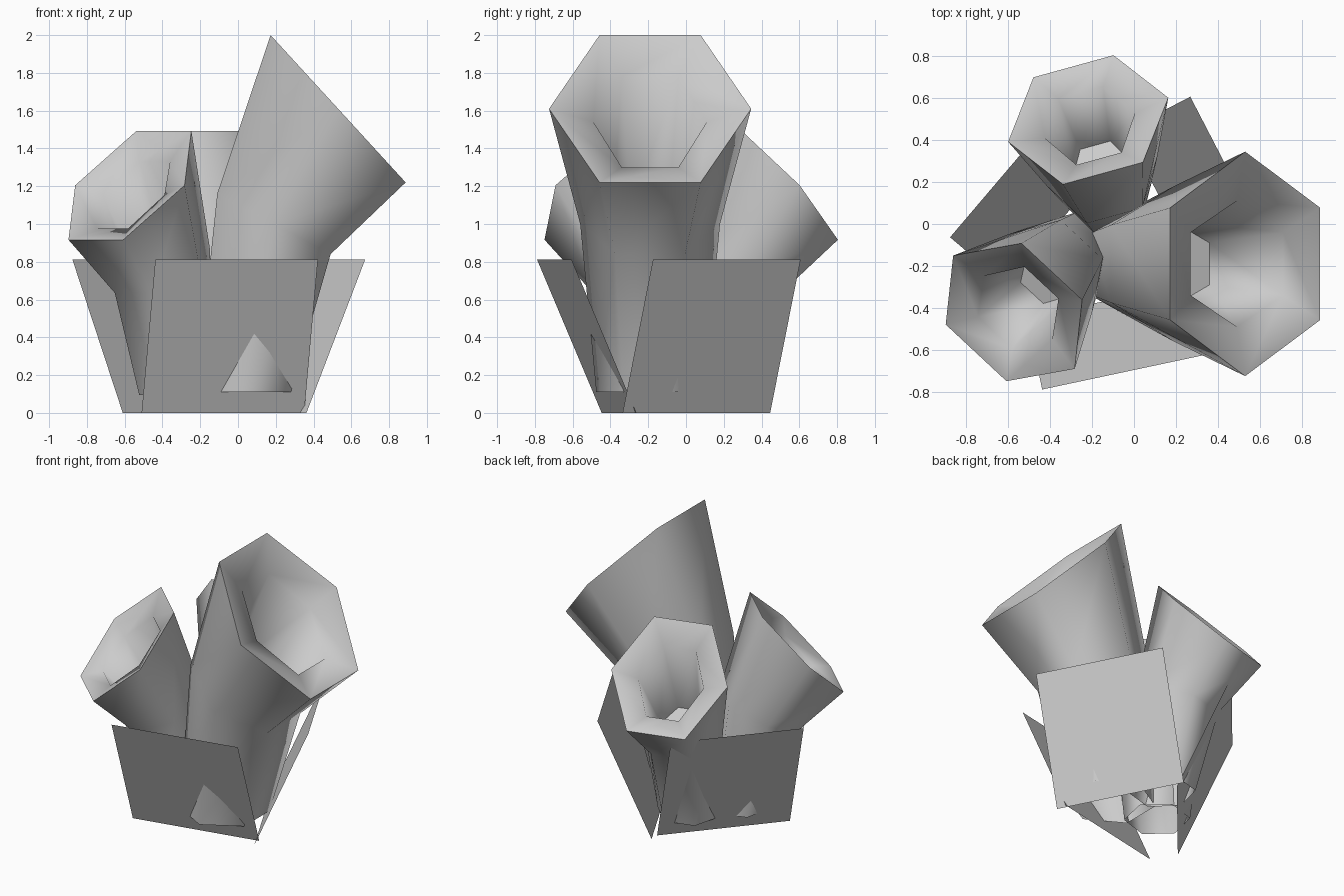
import bpy, bmesh
from math import radians, sin, cos, pi
from mathutils import Matrix, Vector

if "Cube" in bpy.data.objects:
    bpy.data.objects.remove(bpy.data.objects["Cube"])


def finish(bm, name, smooth):
    mesh = bpy.data.meshes.new(name)
    bm.to_mesh(mesh)
    bm.free()
    obj = bpy.data.objects.new(name, mesh)
    bpy.context.collection.objects.link(obj)
    if smooth:
        bpy.ops.object.select_all(action='DESELECT')
        obj.select_set(True)
        bpy.context.view_layer.objects.active = obj
        bpy.ops.object.shade_smooth_by_angle(angle=radians(70))
    return obj


# Hexagonal rings of a bent funnel: centre along tilt, centre height,
# tilt-side half extent (horizontal, vertical), sideways radius
RINGS = [
    (0.00, 0.00, 0.25, 0.00, 0.285),    # foot
    (0.16, 0.89, 0.30, -0.16, 0.37),    # bend
    (0.50, 1.50, 0.3575, -0.39, 0.535), # rim
    (0.46, 1.43, 0.22, -0.24, 0.30),    # inner lip
    (0.16, 0.89, 0.17, -0.09, 0.20),    # throat floor
]


def funnel(name, base, azimuth, scale):
    m = (Matrix.Translation(base) @ Matrix.Rotation(radians(azimuth), 4, 'Z')
         @ Matrix.Scale(scale, 4))
    bm = bmesh.new()
    loops = []
    for u, z, du, dz, r in RINGS:
        loop = []
        for k in range(6):
            a = k * pi / 3
            s = sin(a) / sin(pi / 3)
            loop.append(bm.verts.new(m @ Vector((u + du * s, r * cos(a), z + dz * s))))
        loops.append(loop)
    for lo, hi in zip(loops, loops[1:]):
        for k in range(6):
            j = (k + 1) % 6
            bm.faces.new((lo[j], lo[k], hi[k], hi[j]))
    bm.faces.new(loops[-1][::-1])
    bm.normal_update()
    return finish(bm, name, True)


def leaf(name, x, y, azimuth):
    # Flat square sheet leaning outward from its bottom edge
    m = Matrix.Translation((x, y, 0)) @ Matrix.Rotation(radians(azimuth), 4, 'Z')
    bm = bmesh.new()
    pts = [(0, -0.44, 0), (0, 0.44, 0), (0.35, 0.44, 0.812), (0.35, -0.44, 0.812)]
    bm.faces.new([bm.verts.new(m @ Vector(p)) for p in pts])
    return finish(bm, name, False)


# Three funnels of the same shape
funnel("large_funnel", (0.03, -0.19, 0.11), 0, 1.0)
funnel("left_funnel", (-0.32, -0.15, 0.095), -133, 0.74)
funnel("back_funnel", (-0.12, 0.14, 0.095), 105.4, 0.74)

# Three leaning sheets around the base
leaf("front_leaf", -0.08, -0.355, -78)
leaf("right_leaf", 0.16, 0.055, 27.4)
leaf("left_leaf", -0.325, 0.045, 139.6)
